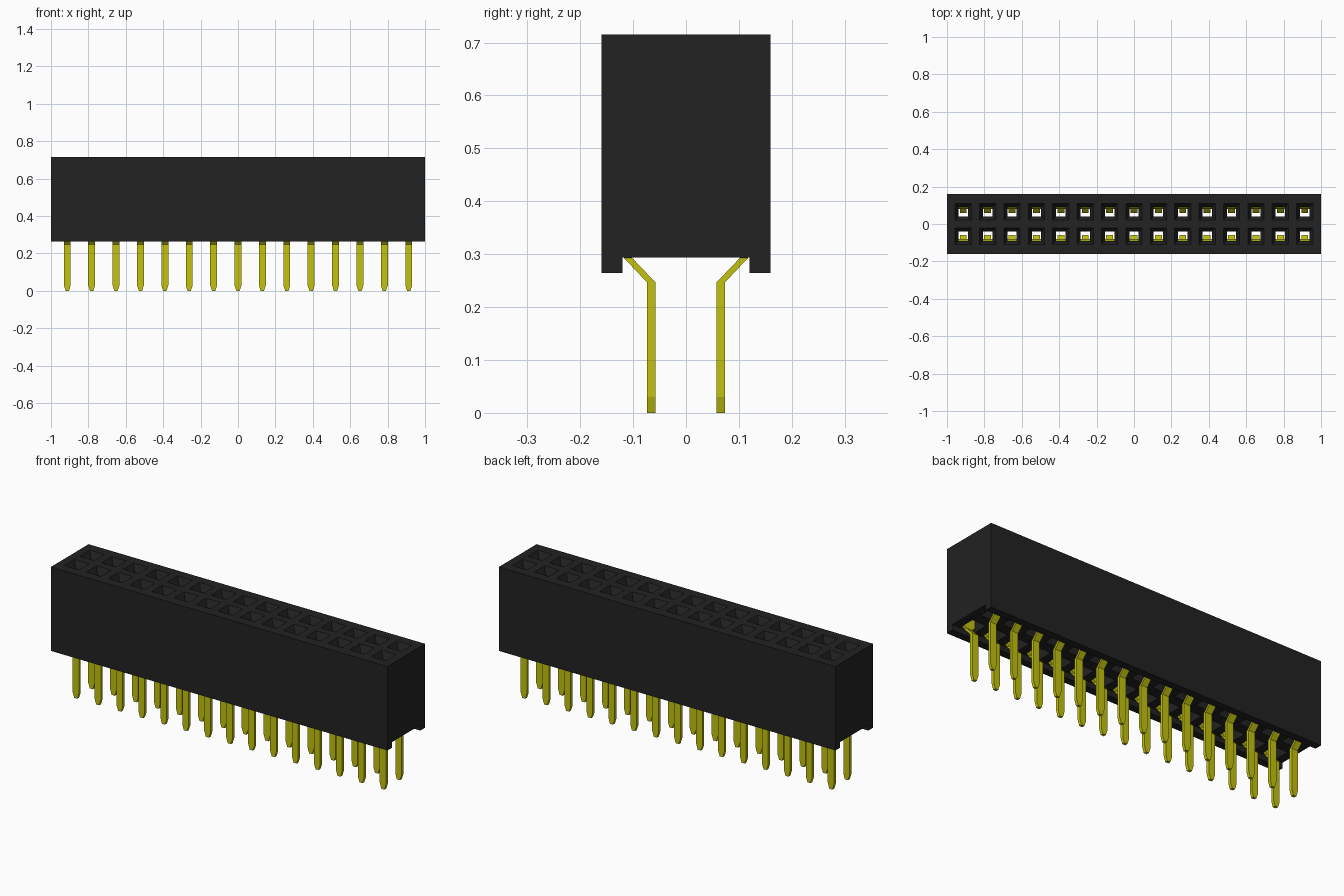
import bpy
import bmesh

cube = bpy.data.objects.get("Cube")
if cube:
    bpy.data.objects.remove(cube, do_unlink=True)

COUNT = 15
PITCH = 0.1304
COLUMNS = [(i - (COUNT - 1) / 2) * PITCH for i in range(COUNT)]


def material(name, rgb):
    mat = bpy.data.materials.new(name)
    mat.use_nodes = True
    color = (*rgb, 1)
    mat.diffuse_color = color
    mat.node_tree.nodes["Principled BSDF"].inputs["Base Color"].default_value = color
    return mat


def finish(bm, name, mat):
    bmesh.ops.recalc_face_normals(bm, faces=bm.faces[:])
    mesh = bpy.data.meshes.new(name)
    bm.to_mesh(mesh)
    bm.free()
    mesh.materials.append(mat)
    obj = bpy.data.objects.new(name, mesh)
    bpy.context.collection.objects.link(obj)
    return obj


def skin(bm, loops):
    """Close a solid through a series of matching vertex loops."""
    rings = [[bm.verts.new(co) for co in loop] for loop in loops]
    for a, b in zip(rings, rings[1:]):
        for i in range(len(a)):
            j = (i + 1) % len(a)
            bm.faces.new((a[i], a[j], b[j], b[i]))
    bm.faces.new(rings[0])
    bm.faces.new(rings[-1])


def loft(bm, x, side, stations):
    """Stack rectangles given as inner y, outer y, z and half width."""
    skin(bm, [[(x - w, side * y0, z), (x + w, side * y0, z),
               (x + w, side * y1, z), (x - w, side * y1, z)]
              for y0, y1, z, w in stations])


black = material("black plastic", (0.016, 0.016, 0.016))
yellow = material("yellow metal", (0.54, 0.54, 0.005))

# Housing with an open channel along its underside
half = [(0.16, 0.715), (0.16, 0.264), (0.12, 0.264), (0.12, 0.294)]
profile = half + [(-y, z) for y, z in reversed(half)]
bm = bmesh.new()
skin(bm, [[(x, y, z) for y, z in profile] for x in (-1, 1)])
housing = finish(bm, "housing", black)

# Sockets: flared mouth, narrow neck, wide chamber below
socket = [(0.018, 0.112, 0.722, 0.047), (0.04, 0.09, 0.68, 0.025),
          (0.04, 0.09, 0.66, 0.025), (0.03, 0.118, 0.658, 0.042),
          (0.03, 0.118, 0.28, 0.042)]
bm = bmesh.new()
for x in COLUMNS:
    for side in (-1, 1):
        loft(bm, x, side, socket)
cutter = finish(bm, "socket_cutter", black)
cutter.hide_render = True

cut = housing.modifiers.new("sockets", "BOOLEAN")
cut.operation = "DIFFERENCE"
cut.solver = "EXACT"
cut.object = cutter
bpy.context.view_layer.objects.active = housing
bpy.ops.object.modifier_apply(modifier=cut.name)
bpy.data.objects.remove(cutter, do_unlink=True)

# Pins: tapered tip, straight leg, outward bend, spring contact inside
pin = [(0.058, 0.074, 0, 0.009), (0.058, 0.074, 0.03, 0.0185),
       (0.058, 0.074, 0.247, 0.0185), (0.102, 0.1175, 0.293, 0.0185),
       (0.104, 0.1175, 0.31, 0.036), (0.104, 0.1175, 0.42, 0.036),
       (0.08, 0.092, 0.58, 0.025), (0.098, 0.11, 0.64, 0.025)]
for name, side in (("front_pins", -1), ("back_pins", 1)):
    bm = bmesh.new()
    for x in COLUMNS:
        loft(bm, x, side, pin)
    finish(bm, name, yellow)
